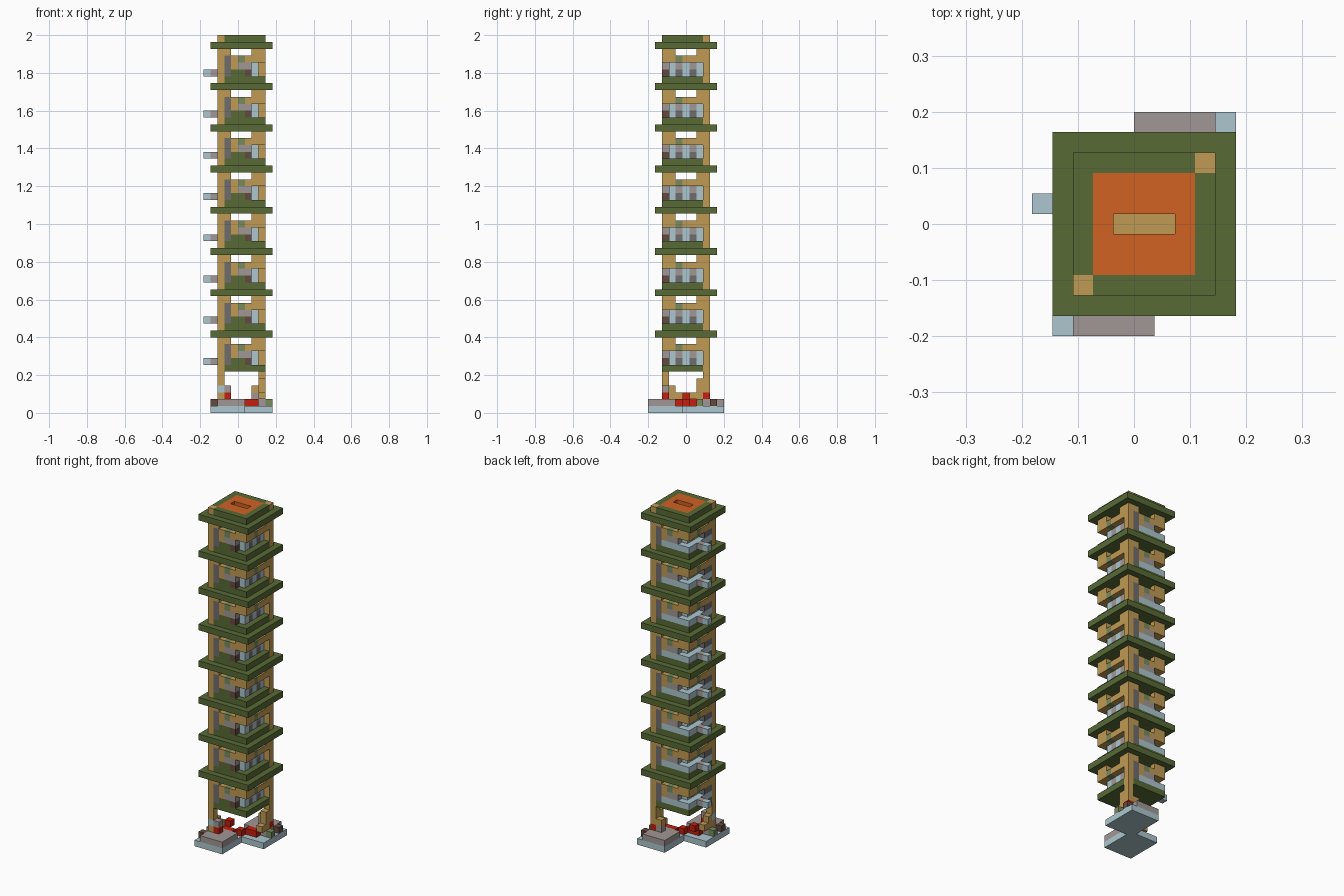
import bpy
import bmesh

cube = bpy.data.objects.get("Cube")
if cube:
    bpy.data.objects.remove(cube, do_unlink=True)

UNIT = 2 / 55      # edge of one building block
STOREY = 6         # blocks per storey
STOREYS = 8


def material(name, red, green, blue):
    linear = [((c / 255 + 0.055) / 1.055) ** 2.4 for c in (red, green, blue)] + [1]
    mat = bpy.data.materials.new(name)
    mat.use_nodes = True
    mat.diffuse_color = linear
    mat.node_tree.nodes["Principled BSDF"].inputs["Base Color"].default_value = linear
    return mat


roof_green = material("roof green", 88, 106, 54)
timber = material("tan timber", 192, 155, 84)
orange = material("orange clay", 208, 98, 36)
pale_blue = material("pale blue", 172, 198, 207)
stone = material("warm grey stone", 160, 151, 149)
slate = material("dark slate", 111, 108, 108)
red = material("red", 196, 30, 14)
brown = material("dark brown", 100, 74, 62)
moss = material("moss green", 120, 138, 92)


def span(text):
    """Read a block range: one hex digit, or the first and last digit."""
    return int(text[0], 16), int(text[-1], 16) + 1


def add_box(bm, x, y, z):
    corners = [
        [bm.verts.new(((a - 5) * UNIT, (b - 5.5) * UNIT, c * UNIT))
         for a, b in ((x[0], y[0]), (x[1], y[0]), (x[1], y[1]), (x[0], y[1]))]
        for c in z
    ]
    low, high = corners
    bm.faces.new(low[::-1])
    bm.faces.new(high)
    for n in range(4):
        m = (n + 1) % 4
        bm.faces.new((low[n], low[m], high[m], high[n]))


def part(name, mat, boxes, base=0, turned=False, repeat=False):
    """Boxes are 'x y z' block ranges; turned adds a half-turn copy."""
    bm = bmesh.new()
    for box in boxes.split(","):
        x, y, z = (span(word) for word in box.split())
        z = [c + base for c in z]
        add_box(bm, x, y, z)
        if turned:
            add_box(bm, [11 - x[1], 11 - x[0]], [11 - y[1], 11 - y[0]], z)
    mesh = bpy.data.meshes.new(name)
    bm.to_mesh(mesh)
    bm.free()
    mesh.materials.append(mat)
    obj = bpy.data.objects.new(name, mesh)
    bpy.context.collection.objects.link(obj)
    if repeat:
        array = obj.modifiers.new("storeys", "ARRAY")
        array.count = STOREYS
        array.use_relative_offset = False
        array.use_constant_offset = True
        array.constant_offset_displace = (0, 0, STOREY * UNIT)
    return obj


# Two overlapping foundation slabs with paving
part("foundation_front", pale_blue, "15 05 0")
part("foundation_back", pale_blue, "69 5a 0,5 6a 0")
part("paving", stone, "25 03 1", turned=True)
part("paving_planters", brown, "1 1 1", turned=True)
part("paving_moss", moss, "1 3 1", turned=True)
part("red_walkway", red, "67 6 1", turned=True)
part("red_blocks", red, "5 5 1,3 2 2,8 8 2,3 5 2")
part("base_stone", stone, "3 2 3,7 8 2")
part("base_lamp", pale_blue, "2 2 3")

# Stepped timber feet
part("feet", timber, "2 24 2,2 3 3,8 67 2,8 7 34,7 8 3")

# Two full height corner posts
post_mesh = part("corner_posts", timber, "2 2 4,8 8 4")
for vert in post_mesh.data.vertices:
    if vert.co.z > 4.5 * UNIT:
        vert.co.z = 55 * UNIT
    elif vert.co.x > 0:
        vert.co.z = 3 * UNIT

# Repeated floors and overhanging eaves
part("floors", roof_green, "37 28 0,2 38 0,8 27 0", STOREY, repeat=True)
part("eaves", roof_green, "19 19 5", STOREY, repeat=True)

# Room core and window walls
part("room_core", slate, "46 37 13", STOREY, repeat=True)
part("windows", pale_blue, "7 3 12,7 5 12,7 7 12", STOREY, turned=True, repeat=True)
part("pier_bases", slate, "7 4 1,7 6 1", STOREY, turned=True, repeat=True)
part("pier_tops", stone, "7 4 2,7 6 2", STOREY, turned=True, repeat=True)
part("window_lintels", stone, "7 37 3", STOREY, turned=True, repeat=True)
part("wall_panels", slate, "3 2 13", STOREY, turned=True, repeat=True)

# Timber bracing under the eaves
part("braces", timber, "4 2 23,68 2 3,8 3 3,8 57 3,3 2 4,78 2 4,8 3 4,8 7 4",
     STOREY, turned=True, repeat=True)
part("brace_moss", moss, "5 2 3,8 4 3", STOREY, turned=True, repeat=True)
part("brace_stone", stone, "5 2 2,6 2 2", STOREY, turned=True, repeat=True)

# Front garden, rear sill and side balcony
part("cabinet", brown, "6 2 1", STOREY, repeat=True)
part("front_garden", roof_green, "45 2 1", STOREY, repeat=True)
part("rear_sill", pale_blue, "26 8 1,2 57 1", STOREY, repeat=True)
part("side_bench", pale_blue, "2 34 1", STOREY, repeat=True)
part("side_panel", slate, "2 34 2", STOREY, repeat=True)
part("balcony_arm", stone, "1 6 1", STOREY, repeat=True)
part("balcony_end", pale_blue, "0 6 1", STOREY, repeat=True)

# Roof rim, clay deck and recessed slot
part("roof_rim", roof_green, "38 2 0,27 8 0,2 37 0,8 37 0", 54)
part("roof_deck", orange, "37 34 0,37 67 0,3 5 0,7 5 0", 54)
slot = part("roof_slot", timber, "46 5 0", 54)
for vert in slot.data.vertices:
    if vert.co.z > 54.5 * UNIT:
        vert.co.z = 54 * UNIT + 0.004
